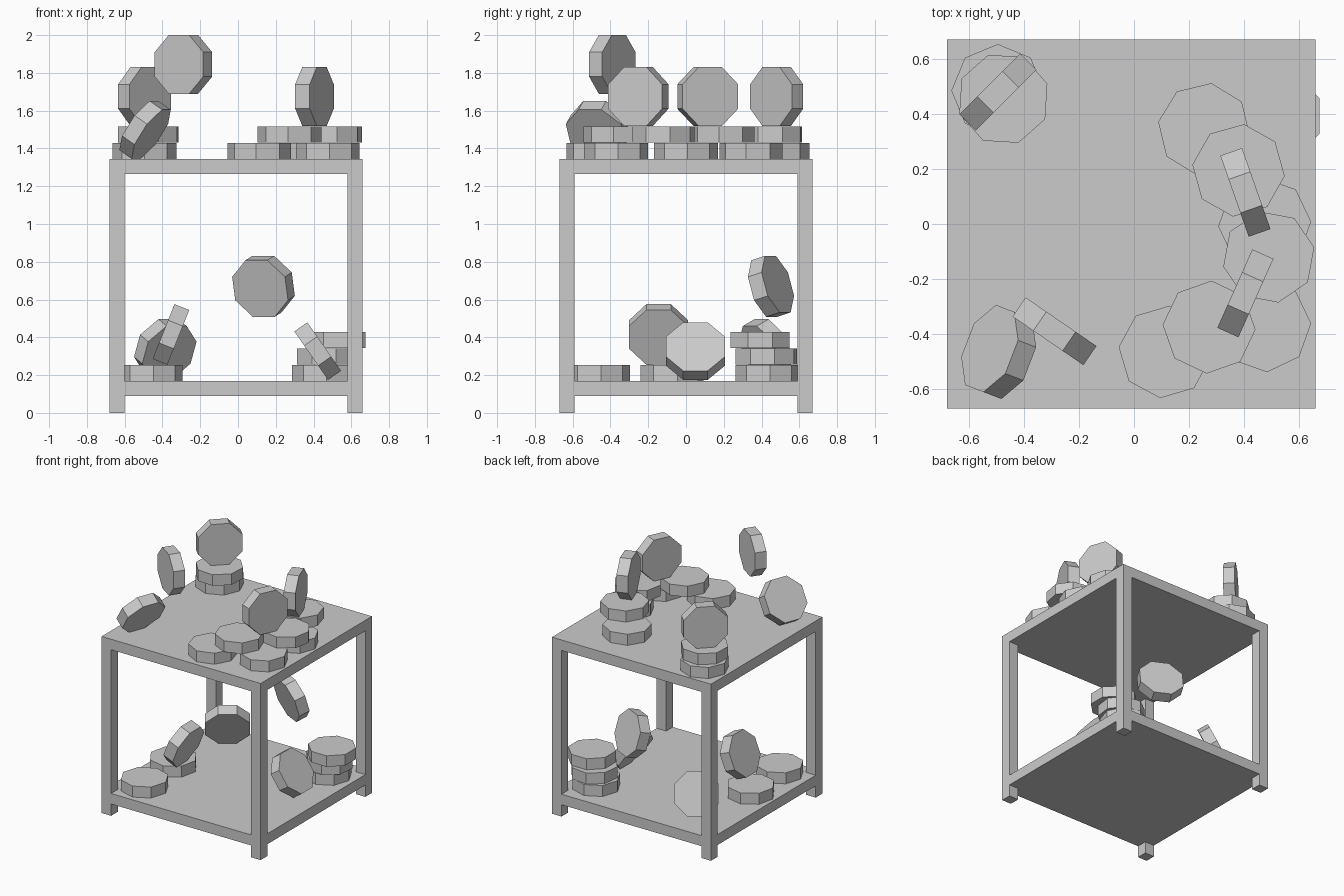
import bpy, math
from mathutils import Vector

if "Cube" in bpy.data.objects:
    bpy.data.objects.remove(bpy.data.objects["Cube"])

R, T = 0.169, 0.084          # disc radius and thickness
CX, HALF = -0.01, 0.67       # table centre and half width
LEG = 0.08
LOW, HIGH = 0.17, 1.345      # shelf surfaces


def mesh_object(name, verts, faces):
    me = bpy.data.meshes.new(name)
    me.from_pydata([tuple(v) for v in verts], [], faces)
    me.update()
    ob = bpy.data.objects.new(name, me)
    bpy.context.collection.objects.link(ob)
    return ob


def box(name, cx, cy, z0, z1, sx, sy):
    bpy.ops.mesh.primitive_cube_add(size=1, location=(cx, cy, (z0 + z1) / 2))
    ob = bpy.context.object
    ob.name = name
    ob.scale = (sx, sy, z1 - z0)


def disc(name, centre, normal=(0, 0, 1), turn=22.5):
    """Eight-sided disc facing along normal; turn rolls it about its own axis."""
    c, n = Vector(centre), Vector(normal).normalized()
    if abs(n.z) > 0.99:
        u, v = Vector((1, 0, 0)), Vector((0, 1, 0))
    else:
        u = Vector((0, 0, 1)).cross(n).normalized()
        v = n.cross(u)
    ring = []
    for k in range(8):
        a = math.radians(turn + 45 * k)
        ring.append(c + R * (math.cos(a) * u + math.sin(a) * v))
    verts = [p - n * T / 2 for p in ring] + [p + n * T / 2 for p in ring]
    faces = [tuple(range(7, -1, -1)), tuple(range(8, 16))]
    faces += [(k, (k + 1) % 8, 8 + (k + 1) % 8, 8 + k) for k in range(8)]
    return mesh_object(name, verts, faces)


# Table: two shelves, four feet and four posts
box("top_shelf", CX, 0, HIGH - 0.08, HIGH, 2 * HALF, 2 * HALF)
box("lower_shelf", CX, 0, LOW - 0.08, LOW, 2 * HALF, 2 * HALF)
for sx, xn in ((-1, "left"), (1, "right")):
    for sy, yn in ((-1, "front"), (1, "back")):
        x, y = CX + sx * (HALF - LEG / 2), sy * (HALF - LEG / 2)
        box(f"{yn}_{xn}_foot", x, y, 0, LOW - 0.08, LEG, LEG)
        box(f"{yn}_{xn}_post", x, y, LOW, HIGH - 0.08, LEG, LEG)

# Flat discs: shelf height, layer, x, y, turn
flat = [
    (HIGH, 0, 0.1125, -0.465, 39), (HIGH, 1, 0.273, -0.375, 42),
    (HIGH, 0, 0.475, -0.37, 3), (HIGH, 1, 0.49, -0.12, 12),
    (HIGH, 0, 0.475, 0.0, 3), (HIGH, 1, 0.38, 0.195, -7),
    (HIGH, 0, 0.255, 0.345, 36), (HIGH, 0, -0.495, 0.485, 0),
    (HIGH, 1, -0.475, 0.455, 19),
    (LOW, 0, 0.455, 0.43, 5), (LOW, 1, 0.475, 0.425, 15),
    (LOW, 2, 0.518, 0.392, 22.5),
    (LOW, 0, -0.462, -0.465, 5), (LOW, 0, -0.494, -0.075, 10),
]
for i, (base, layer, x, y, turn) in enumerate(flat):
    disc(f"flat_disc_{i + 1}", (x, y, base + layer * 0.0865 + T / 2), turn=turn)

# Discs standing on edge, hovering or leaning: centre, facing direction
tilted = [
    ("standing_disc_back_left", (-0.494, 0.48, 1.675), (1, -1, 0)),
    ("standing_disc_right", (0.405, 0.115, 1.675), (0.3, 0.105, 0)),
    ("standing_disc_front", (0.405, -0.252, 1.675), (0.28, -0.125, 0)),
    ("hovering_disc_top", (-0.289, -0.39, 1.845), (-0.175, -0.255, 0)),
    ("leaning_disc_top", (-0.492, -0.465, 1.498), (-0.78, 0.3, 0.55)),
    ("hovering_disc_middle", (0.135, 0.45, 0.67), (0.43, 0.86, 0.28)),
    ("leaning_disc_lower_right", (0.422, 0.05, 0.327), (0.82, 0, 0.57)),
    ("leaning_disc_lower_left", (-0.355, -0.145, 0.415), (0.93, 0, -0.37)),
    ("leaning_disc_lower_back", (-0.385, 0.424, 0.337), (-0.52, 0.74, 0.43)),
]
for name, centre, normal in tilted:
    disc(name, centre, normal)
